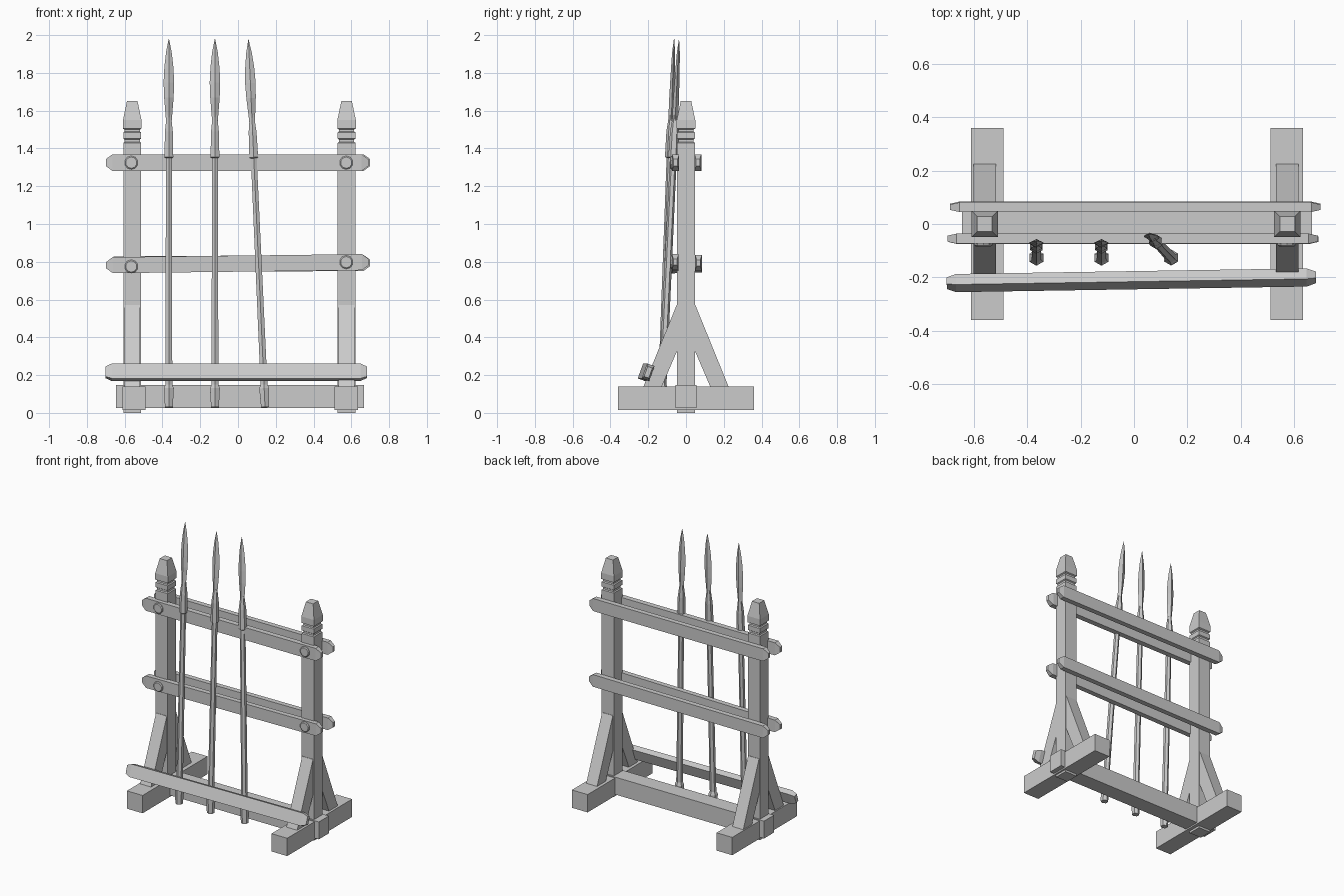
import bpy, bmesh, math
from mathutils import Vector, Euler

if "Cube" in bpy.data.objects:
    bpy.data.objects.remove(bpy.data.objects["Cube"])


def make(name, rings, loc=(0, 0, 0), rot=None):
    """Flat-shaded loft through equal-sized rings of points, capped at both ends."""
    bm = bmesh.new()
    loops = [[bm.verts.new(p) for p in ring] for ring in rings]
    n = len(loops[0])
    for a, b in zip(loops, loops[1:]):
        for i in range(n):
            bm.faces.new((a[i], a[(i + 1) % n], b[(i + 1) % n], b[i]))
    bm.faces.new(loops[0][::-1])
    bm.faces.new(loops[-1])
    bmesh.ops.recalc_face_normals(bm, faces=bm.faces)
    me = bpy.data.meshes.new(name)
    bm.to_mesh(me)
    bm.free()
    ob = bpy.data.objects.new(name, me)
    bpy.context.collection.objects.link(ob)
    ob.location = loc
    if rot is not None:
        ob.rotation_euler = rot
    return ob


def rect(z, hx, hy):
    return [(-hx, -hy, z), (hx, -hy, z), (hx, hy, z), (-hx, hy, z)]


def ngon(z, rx, ry, n):
    # a corner points along y for even n
    return [(rx * math.sin(2 * math.pi * i / n), ry * math.cos(2 * math.pi * i / n), z)
            for i in range(n)]


def box(name, lo, hi):
    c = [(a + b) / 2 for a, b in zip(lo, hi)]
    h = [(b - a) / 2 for a, b in zip(lo, hi)]
    return make(name, [rect(-h[2], h[0], h[1]), rect(h[2], h[0], h[1])], c)


def rail(name, loc, length, height, thick, rot=(0, 0, 0), cut=0.026):
    """Plank along x with chamfered ends."""
    L, h, t = length / 2, height / 2, thick / 2

    def sec(x, hz, hy):
        return [(x, -hy, -hz), (x, hy, -hz), (x, hy, hz), (x, -hy, hz)]
    return make(name, [sec(-L, h - cut, t - 0.008), sec(-L + 0.035, h, t),
                       sec(L - 0.035, h, t), sec(L, h - cut, t - 0.008)], loc, rot)


# Posts with grooved, tapered finials
POST = [(0, .047), (1.43, .047), (1.435, .04), (1.447, .04), (1.452, .047), (1.485, .047),
        (1.49, .04), (1.5, .04), (1.505, .049), (1.55, .049), (1.65, .028)]
for side, px in (("left", -0.56), ("right", 0.575)):
    make(side + "_post", [rect(z, r, r) for z, r in POST], (px, 0, 0))
    # Foot beam
    fx = px + (0.01 if px < 0 else -0.002)
    box(side + "_foot", (fx - .061, -.36, .015), (fx + .061, .36, .14))
    # Diagonal braces in front and behind
    prof = [(.04, .57), (.05, .57), (.227, .135), (.13, .135), (.04, .345)]
    for label, s in (("front", -1), ("back", 1)):
        make(side + "_brace_" + label,
             [[(dx, s * y, z) for y, z in prof] for dx in (-.042, .042)], (px, 0, 0))

# Cross beam between the feet
box("cross_beam", (-.645, -.056, .025), (.667, .056, .147))

# Paired upper and middle rails
tilt = -0.012
rail("upper_rail_front", (-.005, -.055, 1.325), 1.39, .088, .038)
rail("upper_rail_back", (.005, .063, 1.325), 1.39, .088, .036)
rail("middle_rail_front", (-.003, -.057, .79), 1.39, .085, .036, (0, tilt, 0))
rail("middle_rail_back", (.005, .066, .79), 1.39, .085, .036, (0, tilt / 2, 0))

# Butt rail that leans back on the front braces
rail("butt_rail", (-.01, -.211, .215), 1.385, .084, .042,
     (math.radians(-20), 0, 0.016), .014)

# Peg heads on the front rails
for i, (x, z) in enumerate([(-.565, 1.325), (.573, 1.325), (-.565, .775), (.573, .798)]):
    make("peg_%d" % (i + 1), [ngon(0, .036, .036, 10), ngon(.022, .036, .036, 10),
                              ngon(.027, .03, .03, 10)], (x, -.057, z), (math.pi / 2, 0, 0))

# Spears: hexagonal shaft with ferrule and socket, diamond blade
SHAFT = [(0, .024), (.10, .03), (.12, .021), (1.32, .018), (1.325, .027), (1.46, .024), (1.55, .013)]
BLADE = [(1.49, .013, .012), (1.54, .017, .016), (1.64, .025, .015), (1.72, .028, .013),
         (1.80, .024, .011), (1.88, .015, .008), (1.95, .001, .001)]
SPEARS = [((-.366, -.13, .03), (-.366, -.063, 1.98)),
          ((-.122, -.13, .03), (-.122, -.063, 1.98)),
          ((.143, -.13, .03), (.055, -.037, 1.98))]
for i, (a, b) in enumerate(SPEARS):
    d = Vector(b) - Vector(a)
    rot = Euler((-math.atan2(d.y, math.hypot(d.x, d.z)), math.atan2(d.x, d.z), 0))
    make("spear_shaft_%d" % (i + 1), [ngon(z, r, r, 6) for z, r in SHAFT], a, rot)
    make("spear_blade_%d" % (i + 1), [ngon(z, rx, ry, 4) for z, rx, ry in BLADE], a, rot)
